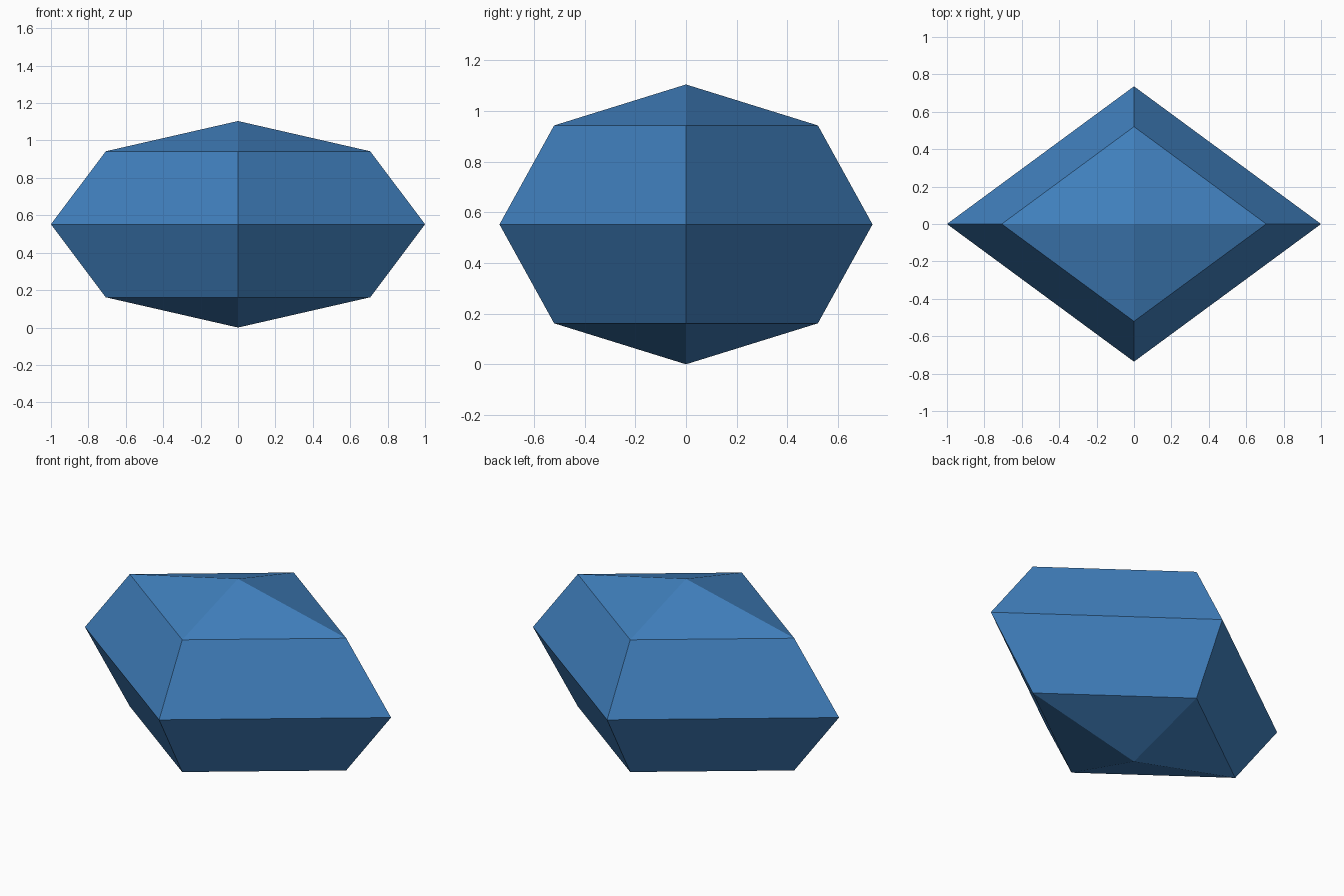
import bpy

if "Cube" in bpy.data.objects:
    bpy.data.objects.remove(bpy.data.objects["Cube"])

# Half sizes of the faceted gem
RX, RY, RZ = 1.0, 0.736, 0.552

# Blue surface
blue = bpy.data.materials.new("blue")
blue.diffuse_color = (0.052, 0.216, 0.515, 1.0)
blue.use_nodes = True
blue.node_tree.nodes["Principled BSDF"].inputs["Base Color"].default_value = blue.diffuse_color

# Gem body: four-sided, four-ring sphere squashed to size
bpy.ops.mesh.primitive_uv_sphere_add(segments=4, ring_count=4, radius=1.0)
gem = bpy.context.object
gem.name = "faceted_gem"
gem.scale = (RX, RY, RZ)
gem.location = (0, 0, RZ)
bpy.ops.object.transform_apply(location=True, rotation=False, scale=True)
bpy.ops.object.shade_flat()
gem.data.materials.append(blue)
